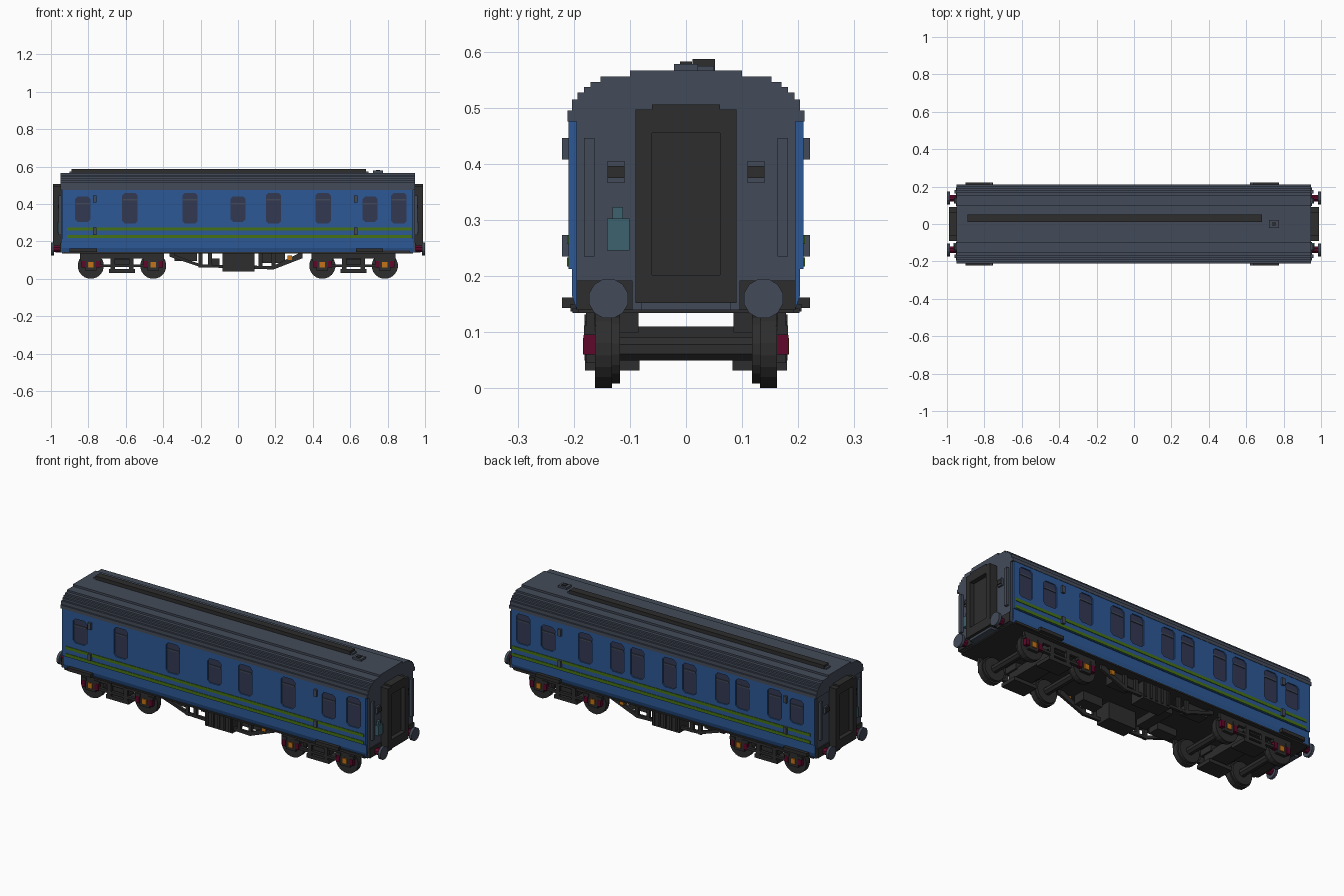
import bpy, bmesh, math
from mathutils import Matrix

if "Cube" in bpy.data.objects:
    bpy.data.objects.remove(bpy.data.objects["Cube"], do_unlink=True)


def material(name, rgb):
    lin = [((c / 255 + 0.055) / 1.055) ** 2.4 if c > 10 else c / 255 / 12.92 for c in rgb] + [1]
    m = bpy.data.materials.new(name)
    m.use_nodes = True
    m.diffuse_color = lin
    m.node_tree.nodes["Principled BSDF"].inputs["Base Color"].default_value = lin
    return m


BLUE = material("coach blue", (44, 88, 150))
GREY = material("slate grey", (67, 75, 89))
DARK = material("underframe black", (45, 45, 45))
GLASS = material("window glass", (50, 56, 82))
GREEN = material("stripe green", (70, 114, 20))
TEAL = material("end box teal", (60, 98, 110))
RED = material("dark red", (96, 8, 42))
ORANGE = material("axle orange", (196, 116, 24))


def finish(name, bm, mat):
    bmesh.ops.recalc_face_normals(bm, faces=bm.faces)
    me = bpy.data.meshes.new(name)
    bm.to_mesh(me)
    bm.free()
    me.materials.append(mat)
    ob = bpy.data.objects.new(name, me)
    bpy.context.collection.objects.link(ob)
    return ob


def add_prism(bm, pts, axis, lo, hi):
    """Extrude a 2D outline along x (points are y, z) or y (points are x, z)."""
    def place(p, d):
        return (d, p[0], p[1]) if axis == "x" else (p[0], d, p[1])
    a = [bm.verts.new(place(p, lo)) for p in pts]
    b = [bm.verts.new(place(p, hi)) for p in pts]
    bm.faces.new(a)
    bm.faces.new(b)
    for i in range(len(pts)):
        j = (i + 1) % len(pts)
        bm.faces.new((a[i], a[j], b[j], b[i]))


def prism(name, pts, axis, lo, hi, mat):
    bm = bmesh.new()
    add_prism(bm, pts, axis, lo, hi)
    return finish(name, bm, mat)


def rect(x0, x1, z0, z1):
    return [(x0, z0), (x1, z0), (x1, z1), (x0, z1)]


def box(name, x, y, z, mat):
    return prism(name, rect(*y, *z), "x", x[0], x[1], mat)


def cyl(name, r, axis, lo, hi, u, v, mat, n=16):
    pts = [(u + r * math.cos(math.tau * (i + .5) / n), v + r * math.sin(math.tau * (i + .5) / n)) for i in range(n)]
    return prism(name, pts, axis, lo, hi, mat)


def span(s, a, b):
    return tuple(sorted((s * a, s * b)))


def mirrored(half):
    return half + [(-y, z) for y, z in reversed(half)]


# Window outlines: centre x, bottom, top, on each side
TALL, SHORT = (.295, .46), (.305, .44)
windows = {
    -1: [(-.83, SHORT), (-.578, TALL), (-.257, TALL), (0, SHORT), (.19, TALL),
         (.455, TALL), (.706, SHORT), (.86, TALL)],
    1: [(.86, TALL), (.706, SHORT), (.477, TALL), (.279, TALL), (.155, TALL), (-.043, TALL),
        (-.167, TALL), (-.37, TALL), (-.495, TALL), (-.693, TALL), (-.83, SHORT)],
}


def window_outline(x, z, w=.042, c=.014):
    z0, z1 = z
    return [(x - w + c, z0), (x + w - c, z0), (x + w, z0 + c), (x + w, z1 - c),
            (x + w - c, z1), (x - w + c, z1), (x - w, z1 - c), (x - w, z0 + c)]


# Body shell with recessed windows
body = prism("body_shell", mirrored([(.195, .14), (.203, .165), (.203, .213), (.209, .213), (.209, .49)]),
             "x", -.94, .935, BLUE)
bm = bmesh.new()
for s, row in windows.items():
    for x, z in row:
        add_prism(bm, window_outline(x, z), "y", *span(s, .201, .23))
cutter = finish("window_cutter", bm, BLUE)
cutter.hide_render = True
mod = body.modifiers.new("windows", "BOOLEAN")
mod.object, mod.operation, mod.solver = cutter, "DIFFERENCE", "EXACT"
bpy.context.view_layer.objects.active = body
bpy.ops.object.modifier_apply(modifier=mod.name)
bpy.data.objects.remove(cutter, do_unlink=True)

# Glass and glazing bars
for s, row in windows.items():
    for x, z in row:
        prism("window_glass", window_outline(x, z, .041), "y", *span(s, .198, .203), GLASS)
        zb = z[1] - .042
        box("window_bar", (x - .038, x + .038), span(s, .202, .207), (zb, zb + .008), GREY)

# Stepped roof
steps = [(.211, .476), (.211, .495), (.203, .515), (.193, .527), (.182, .537),
         (.17, .546), (.152, .556), (.1, .567)]
half = [steps[0]]
for (y0, z0), (y1, z1) in zip(steps, steps[1:]):
    half += [(y1, z0), (y1, z1)] if y1 != y0 else [(y1, z1)]
prism("roof", mirrored(half), "x", -.95, .946, GREY)
box("roof_duct", (-.89, .685), (.012, .052), (.56, .587), DARK)
for x in (-.89, .685):
    box("duct_end", (x - .012, x + .012), (.015, .05), (.56, .575), GREY)
box("roof_vent", (.722, .775), (-.021, .021), (.56, .578), GREY)
box("vent_cap", (.738, .76), (-.011, .011), (.575, .583), DARK)

# Floor, stripes, handles and door steps
box("floor", (-.94, .935), (-.192, .192), (.134, .148), DARK)
for s in (-1, 1):
    for z in (.257, .217):
        box("side_stripe", (-.915, .925), span(s, .207, .212), (z, z + .016), GREEN)
    box("sill_line", (-.93, .925), span(s, .19, .202), (.134, .142), DARK)
    for x in (-.765, .63):
        for z in (.408, .235):
            box("door_handle", (x - .009, x + .009), span(s, .2, .221), (z, z + .038), GREY)
    for x0 in (-.9, .63):
        box("door_step", (x0, x0 + .145), span(s, .17, .221), (.143, .162), DARK)
    box("step_board", (.77, .92), span(s, .17, .206), (.137, .15), DARK)

# Carriage ends
wall = [(.195, .14), (.195, .485), (.185, .51), (.165, .52), (.13, .53)]
for e in (-1, 1):
    prism("end_wall", mirrored(wall), "x", *span(e, .93, .946), GREY)
    # Gangway frame with a recessed door
    for s in (-1, 1):
        box("gangway_post", span(e, .94, .99), span(s, .061, .09), (.152, .497), DARK)
    box("gangway_head", span(e, .94, .99), (-.061, .061), (.455, .506), DARK)
    box("gangway_sill", span(e, .94, .99), (-.061, .061), (.152, .202), DARK)
    box("gangway_door", span(e, .94, .965), (-.061, .061), (.202, .455), DARK)
    box("gangway_foot", span(e, .94, .975), (-.08, .08), (.14, .152), GREY)
    box("end_control_box", span(e, .94, .966), (-.141, -.101), (.246, .303), TEAL)
    box("control_box_top", span(e, .94, .96), (-.131, -.112), (.303, .323), TEAL)
    for s in (-1, 1):
        box("end_handrail", span(e, .94, .96), span(s, .163, .182), (.235, .446), GREY)
        box("lamp_bracket", span(e, .94, .957), span(s, .11, .14), (.366, .405), GREY)
        box("lamp", span(e, .94, .962), span(s, .11, .14), (.375, .396), DARK)
        # Buffers
        box("buffer_beam", span(e, .9, .953), span(s, .095, .195), (.14, .192), DARK)
        cyl("buffer_shank", .019, "x", *span(e, .95, .987), s * .138, .16, RED, 8)
        cyl("buffer_head", .036, "x", *span(e, .985, 1), s * .138, .16, GREY, 12)

# Bogies
for cx in (-.62, .618):
    for wx in (cx - .167, cx + .167):
        cyl("axle", .022, "y", -.16, .16, wx, .07, DARK, 8)
        for s in (-1, 1):
            cyl("wheel", .07, "y", *span(s, .132, .162), wx, .07, DARK, 20)
            cyl("wheel_flange", .062, "y", *span(s, .118, .133), wx, .07, DARK, 20)
            # Axle box with springs
            box("axle_box", (wx - .03, wx + .03), span(s, .16, .178), (.045, .125), DARK)
            box("axle_cover", (wx - .014, wx + .014), span(s, .17, .184), (.06, .09), ORANGE)
            for d in (-.04, .04):
                box("axle_spring", (wx + d - .011, wx + d + .011), span(s, .16, .183), (.06, .095), RED)
                box("spring_seat", (wx + d - .016, wx + d + .016), span(s, .16, .182), (.095, .112), DARK)
    box("bogie_beam", (cx - .05, cx + .05), (-.15, .15), (.062, .11), DARK)
    for s in (-1, 1):
        box("bogie_side_frame", (cx - .225, cx + .225), span(s, .163, .178), (.108, .136), DARK)
        box("bogie_mount", (cx - .06, cx + .06), span(s, .085, .165), (.1, .14), DARK)
        box("bogie_lower_bar", (cx - .12, cx + .12), span(s, .163, .18), (.062, .076), DARK)
        box("bogie_spring_plank", (cx - .07, cx + .07), span(s, .083, .18), (.032, .052), DARK)
        for d in (-.05, .05):
            box("bogie_hanger", (cx + d - .012, cx + d + .012), span(s, .165, .18), (.04, .12), DARK)

# Underframe truss and equipment
truss = [(-.365, .136), (-.365, .118), (-.2, .062), (.19, .05), (.345, .11), (.345, .136),
         (.325, .136), (.185, .068), (-.195, .076), (-.34, .128), (-.34, .136)]
for s in (-1, 1):
    prism("truss_rod", truss, "y", *span(s, .15, .165), DARK)
    for x in (-.2, -.15, .12, .19):
        box("truss_post", (x - .01, x + .01), span(s, .15, .165), (.06, .138), DARK)
    box("battery_box", (-.082, .088), span(s, .085, .175), (.04, .136), DARK)
    for i in range(5):
        x = -.065 + i * .035
        box("battery_rib", (x - .006, x + .006), span(s, .17, .181), (.05, .132), DARK)
    box("equipment_case", (.13, .25), span(s, .085, .15), (.085, .138), DARK)
    box("air_tank", (-.34, -.22), span(s, .085, .15), (.095, .138), DARK)
    box("equipment_lamp", (.265, .29), span(s, .155, .172), (.1, .125), ORANGE)
box("brake_cylinder", (-.16, -.1), (-.1, .1), (.07, .108), DARK)
